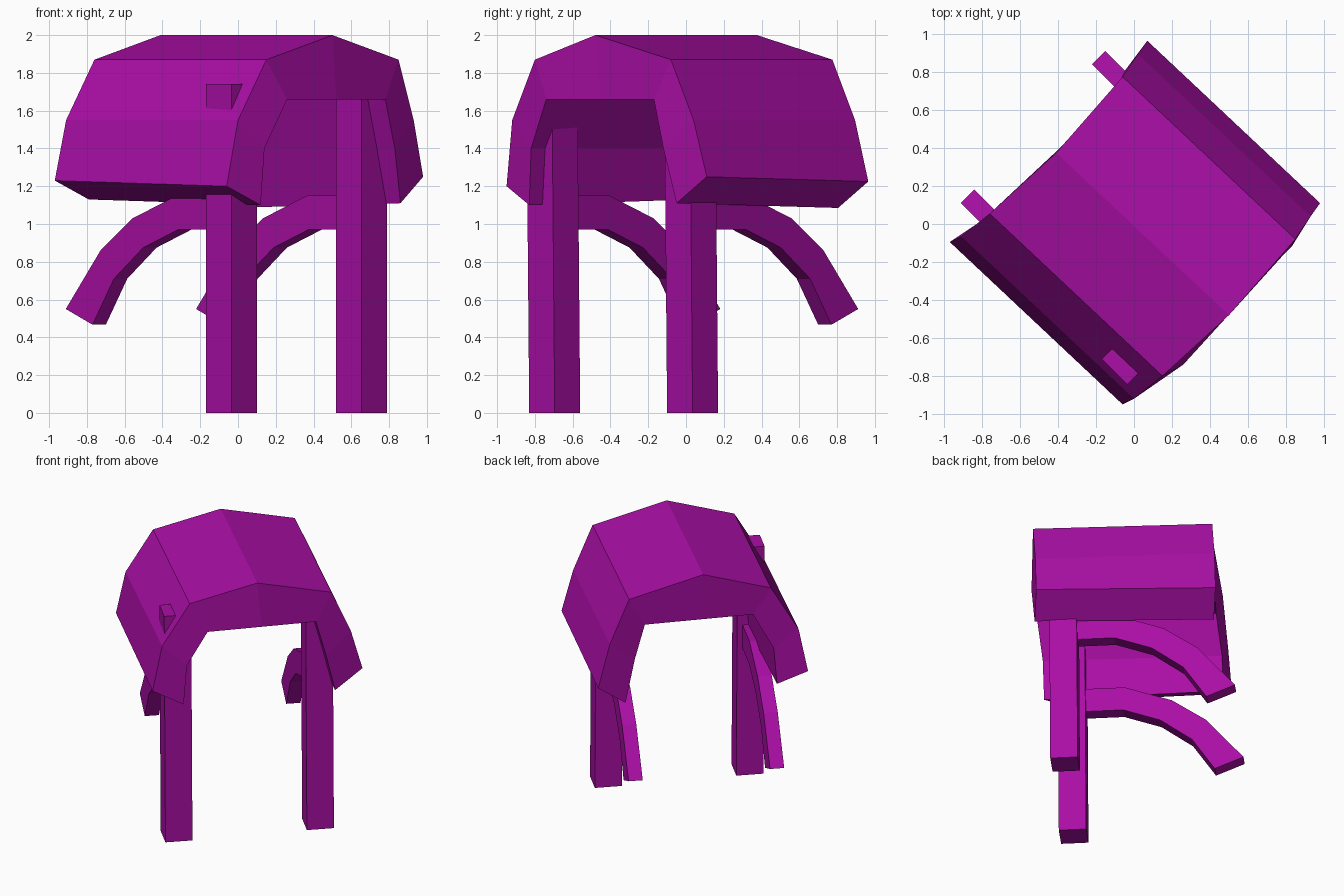
import bpy
import bmesh
from mathutils import Vector

default_cube = bpy.data.objects.get("Cube")
if default_cube:
    bpy.data.objects.remove(default_cube, do_unlink=True)

# One flat colour for the whole model
purple = bpy.data.materials.new("purple")
purple.use_nodes = True
colour = (0.40, 0.0045, 0.376, 1)
purple.diffuse_color = colour
purple.node_tree.nodes["Principled BSDF"].inputs["Base Color"].default_value = colour


def finish(bm, name):
    """Turn a bmesh into a flat shaded object with the purple material."""
    bmesh.ops.recalc_face_normals(bm, faces=bm.faces)
    mesh = bpy.data.meshes.new(name)
    bm.to_mesh(mesh)
    bm.free()
    mesh.materials.append(purple)
    obj = bpy.data.objects.new(name, mesh)
    bpy.context.collection.objects.link(obj)
    return obj


def loft(bm, rings, closed=True):
    """Bridge rings of points with quads and return the vertex rings."""
    verts = [[bm.verts.new(point) for point in ring] for ring in rings]
    for first, second in zip(verts, verts[1:]):
        count = len(first)
        for i in range(count if closed else count - 1):
            j = (i + 1) % count
            bm.faces.new((first[i], first[j], second[j], second[i]))
    return verts


# Arched body shell: outer and inner arch, swept diagonally to the back
outer = [(-0.06, -0.95, 1.20), (0.0, -0.92, 1.55), (0.15, -0.80, 1.87),
         (0.50, -0.48, 2.0),
         (0.85, -0.08, 1.87), (0.93, 0.04, 1.55), (0.98, 0.11, 1.25)]
inner = [(0.12, -0.83, 1.10), (0.14, -0.82, 1.40), (0.26, -0.74, 1.66),
         (0.52, -0.455, 1.66),
         (0.78, -0.17, 1.66), (0.83, -0.12, 1.40), (0.86, -0.05, 1.11)]
sweep = Vector((-0.91, 0.855, 0))


def swept(profile):
    """Move an arch to the back end, with its two feet slightly skewed."""
    moved = [Vector(point) + sweep for point in profile]
    moved[0].z += 0.03
    moved[-1].z -= 0.025
    return moved


bm = bmesh.new()
front_ring = outer + inner[::-1]
back_ring = swept(outer) + swept(inner)[::-1]
for ring in loft(bm, [front_ring, back_ring]):
    last = len(ring) - 1
    for i in range(len(outer) - 1):
        bm.faces.new((ring[i], ring[i + 1], ring[last - i - 1], ring[last - i]))
finish(bm, "body_shell")


# Square legs turned to the diagonal, leaning very slightly forward
def make_leg(name, x, y):
    half = 0.135
    corners = [(-half, 0), (0, -half), (half, 0), (0, half)]
    rings = [[(x + dx, y + dy + lean, height) for dx, dy in corners]
             for height, lean in ((0, 0), (1.74, -0.015))]
    bm = bmesh.new()
    for ring in loft(bm, rings):
        bm.faces.new(ring)
    finish(bm, name)


# Curved rear arms: side profile given as distance behind the leg and height
arm_top = [(0, 1.15), (0.36, 1.15), (0.69, 1.03), (0.93, 0.86), (1.19, 0.55)]
arm_bottom = [(0, 0.97), (0.35, 0.97), (0.61, 0.875), (0.83, 0.71), (0.99, 0.467)]
backward = Vector((-1, 1, 0)).normalized()
sideways = Vector((1, 1, 0)).normalized()


def make_arm(name, x, y):
    start = Vector((x, y, 0))
    half = sideways * 0.05
    rings = []
    for top, bottom in zip(arm_top, arm_bottom):
        upper, lower = [start + backward * distance + Vector((0, 0, height))
                        for distance, height in (top, bottom)]
        rings.append([upper - half, upper + half, lower + half, lower - half])
    bm = bmesh.new()
    verts = loft(bm, rings)
    bm.faces.new(verts[0])
    bm.faces.new(verts[-1])
    finish(bm, name)


for side, x, y in (("right", -0.035, -0.695), ("left", 0.655, 0.035)):
    make_leg(side + "_leg", x, y)
    make_arm(side + "_rear_arm", x, y)
